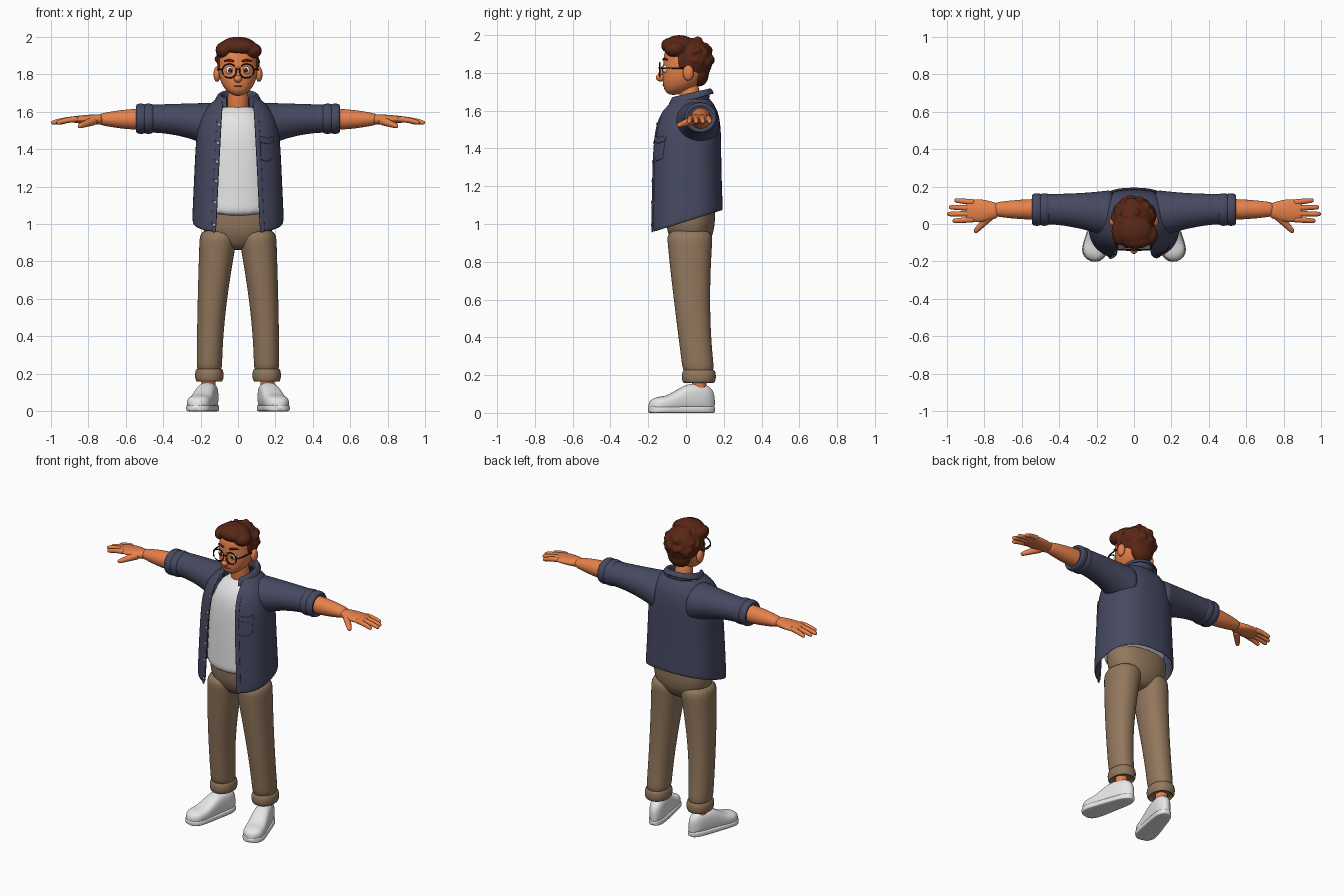
import bpy, bmesh, math, random
from mathutils import Vector, Matrix

cube = bpy.data.objects.get("Cube")
if cube:
    bpy.data.objects.remove(cube, do_unlink=True)
random.seed(4)
X, Y, Z = Vector((1, 0, 0)), Vector((0, 1, 0)), Vector((0, 0, 1))


def material(name, *rgb):
    mat = bpy.data.materials.new(name)
    mat.use_nodes = True
    mat.diffuse_color = (*rgb, 1)
    shader = mat.node_tree.nodes["Principled BSDF"]
    shader.inputs["Base Color"].default_value = (*rgb, 1)
    shader.inputs["Roughness"].default_value = 0.8
    return mat


skin = material("warm skin", 0.8, 0.22, 0.07)
brown = material("hair brown", 0.1, 0.02, 0.008)
navy = material("jacket navy", 0.062, 0.066, 0.12)
white = material("shirt white", 0.78, 0.78, 0.78)
shoe_white = material("shoe white", 0.82, 0.82, 0.82)
tan = material("trouser tan", 0.29, 0.185, 0.11)
black = material("frame black", 0.01, 0.01, 0.01)
iris = material("iris brown", 0.06, 0.015, 0.006)
lip = material("lip brown", 0.38, 0.08, 0.03)
silver = material("button grey", 0.45, 0.47, 0.55)


def mix(a, b, t):
    return a + (b - a) * t


def ease(t):
    return math.sin(t * math.pi / 2)


def steps(count):
    return [i / count for i in range(count + 1)]


def finish(name, bm, mat, mirror=False, thick=0, levels=2):
    bmesh.ops.recalc_face_normals(bm, faces=bm.faces)
    mesh = bpy.data.meshes.new(name)
    bm.to_mesh(mesh)
    bm.free()
    mesh.materials.append(mat)
    for face in mesh.polygons:
        face.use_smooth = True
    part = bpy.data.objects.new(name, mesh)
    bpy.context.collection.objects.link(part)
    if mirror:
        part.modifiers.new("Mirror", "MIRROR").use_mirror_merge = False
    if thick:
        shell = part.modifiers.new("Solidify", "SOLIDIFY")
        shell.thickness, shell.offset = thick, 0
    if levels:
        smooth = part.modifiers.new("Subdivision", "SUBSURF")
        smooth.levels = smooth.render_levels = levels
    return part


def loft(name, rings, mat, closed=True, place=Matrix(), **options):
    """Skin a list of rings (capped) or open rows (a sheet)."""
    bm = bmesh.new()
    rows = [[bm.verts.new(place @ point) for point in ring] for ring in rings]
    size = len(rows[0])
    for low, high in zip(rows, rows[1:]):
        for i in range(size if closed else size - 1):
            j = (i + 1) % size
            bm.faces.new((low[i], low[j], high[j], high[i]))
    if closed:
        bm.faces.new(rows[0])
        bm.faces.new(rows[-1])
    return finish(name, bm, mat, **options)


def oval(centre, u, v, ru, rv, n=2, angles=None):
    """Superellipse ring in the plane of u and v."""
    points = []
    for a in angles or [math.tau * t for t in steps(20)[:-1]]:
        c, s = math.cos(a), math.sin(a)
        points.append(Vector(centre) + u * math.copysign(ru * abs(c) ** (2 / n), c)
                      + v * math.copysign(rv * abs(s) ** (2 / n), s))
    return points


def level(z, rx, ry, cy=0, tilt=0, x=0, n=2.2, gap=0):
    """Horizontal ring, tilted along y, with an optional opening at the front."""
    angles = None
    if gap:
        edge = math.acos((gap / rx) ** (n / 2))
        angles = [mix(-edge, math.pi + edge, t) for t in steps(32)]
    points = oval((x, cy, z), X, Y, rx, ry, n, angles)
    for point in points:
        point.z += tilt * point.y
    return points


def tube(name, points, start, end, mat, **options):
    """Round tube through points, tapering from start to end radius."""
    path, rings = [Vector(p) for p in points], []
    last = len(path) - 1
    for i, point in enumerate(path):
        along = (path[min(i + 1, last)] - path[max(i - 1, 0)]).normalized()
        u = along.cross(Z if abs(along.z) < 0.8 else X).normalized()
        radius = mix(start, end, i / last)
        rings.append(oval(point, u, along.cross(u), radius, radius))
    return loft(name, rings, mat, **options)


def add_ball(bm, centre, radii):
    place = Matrix.Translation(centre) @ Matrix.Diagonal((*radii, 1))
    bmesh.ops.create_uvsphere(bm, u_segments=20, v_segments=12, radius=1, matrix=place)


def ball(name, centre, radii, mat, mirror=False):
    bm = bmesh.new()
    add_ball(bm, centre, radii)
    finish(name, bm, mat, mirror, levels=0)


def roll(count=8):
    """Offsets along and across a rolled cuff, from inner edge to inner edge."""
    return [(math.sin(a), math.cos(a)) for a in [mix(2.6, -2.6, t) for t in steps(count)]]


# Trousers: hips, legs and turned-up cuffs
swell = [1 - (1 - t) ** 4 for t in steps(6)]
loft("trouser_hips", [level(mix(0.86, 1.1, t), mix(0.07, 0.2, w), mix(0.06, 0.132, w), 0.024)
                      for t, w in zip(steps(6), swell)], tan)
loft("trouser_legs", [level(mix(0.98, 0.19, t), mix(0.105, 0.068, ease(t)),
                            mix(0.126, 0.084, ease(t)), mix(0.02, 0.07, t * t),
                            x=mix(0.1, 0.153, ease(t))) for t in steps(9)], tan, mirror=True)
loft("trouser_cuffs", [level(0.193 + 0.036 * h, 0.066 + 0.012 * r, 0.08 + 0.012 * r, 0.068, x=0.153)
                       for h, r in roll()], tan, mirror=True)

# Shoes turned outwards: upper, sole and laces
turn = Matrix.Translation((0.155, 0.07, 0)) @ Matrix.Rotation(math.radians(15), 4, "Z")
uppers, soles = [], []
for t in steps(12):
    rounding = max(0.1, 1 - abs(2 * t - 1) ** 6) ** 0.5
    y, width = mix(-0.277, 0.086, t), mix(0.072, 0.044, t) * rounding
    climb = min(1, max(0, (t - 0.2) / 0.45))
    height = mix(0.085, 0.152, climb * climb * (3 - 2 * climb)) * mix(0.5, 1, rounding)
    uppers.append(oval((0, y, height / 2 + 0.003), X, Z, width, height / 2, 2.7))
    soles.append(oval((0, y * 1.01, 0.017), X, Z, width + 0.004, 0.018, 5))
loft("shoe_uppers", uppers, shoe_white, place=turn, mirror=True)
loft("shoe_soles", soles, shoe_white, place=turn, mirror=True)
for i in range(4):
    y, z = -0.145 + 0.028 * i, 0.1 + 0.015 * i
    tube(f"shoe_laces_{i + 1}", [(-0.03, y, z - 0.01), (0, y, z + 0.003), (0.03, y, z - 0.01)],
         0.005, 0.005, shoe_white, place=turn, mirror=True)
tube("ankles", [(0.157, 0.07, mix(0.09, 0.22, t)) for t in steps(3)], 0.038, 0.038,
     skin, mirror=True)


# Jacket section from hem (s = 0) to neck (s = 1)
def jacket(s, inset=0):
    fall = 1 - 0.45 * s ** 10
    return (mix(1.01, 1.66, s), mix(0.24, 0.21, s) * fall - inset,
            mix(0.19, 0.17, s) * fall - inset, 0.025 * s ** 4, 0.32 * (1 - s) ** 4)


def opening(s):
    return mix(0.115, 0.08, s)


def on_jacket(x, s, lift):
    z, rx, ry, cy, tilt = jacket(s)
    y = cy - ry * (1 - (abs(x) / rx) ** 2.5) ** 0.4 - lift
    return Vector((x, y, z + tilt * y))


def patch(name, inner, outer, low, high, lift):
    loft(name, [[on_jacket(mix(inner, outer, t), s - 0.02 * (1 - abs(2 * t - 1)), lift)
                 for t in steps(6)] for s in [mix(low, high, t) for t in steps(6)]],
         navy, closed=False, thick=0.007)


heights = [ease(t) for t in steps(14)]
loft("undershirt", [level(mix(1.065, 1.625, s), *jacket(s, 0.04)[1:]) for s in heights], white)
loft("jacket_body", [level(*jacket(s), n=2.5, gap=opening(s)) for s in heights],
     navy, closed=False, thick=0.012)
loft("jacket_collar", [level(1.64 + 0.045 * math.sin(3 * t), 0.088 + 0.033 * t * t,
                             0.1 + 0.026 * t * t, 0.018, mix(0.15, 0.3, t), gap=0.06)
                       for t in steps(6)], navy, closed=False, thick=0.012)
patch("chest_pocket", 0.12, 0.19, 0.52, 0.68, 0.007)
patch("pocket_flap", 0.117, 0.193, 0.66, 0.71, 0.012)
for side, label in ((-1, "right"), (1, "left")):
    loft(f"{label}_placket", [[on_jacket(side * (opening(s) + d), s, 0.006)
                               for d in (0.002, 0.015, 0.028)] for s in steps(14)[:-1]],
         navy, closed=False, thick=0.006)
for i in range(6):
    s = 0.05 + 0.15 * i
    ball(f"button_{i + 1}", on_jacket(-opening(s) - 0.013, s, 0.01), (0.008, 0.004, 0.008), silver)

# Sleeves with twice-rolled cuffs
sleeves = []
for t in steps(8):
    radius = 0.075 + 0.055 * (1 - t) ** 2
    sleeves.append(oval((mix(0.1, 0.5, t), mix(0.05, 0.08, ease(t)), mix(1.65, 1.637, t) - radius),
                        Y, Z, radius + 0.006, radius))
loft("sleeves", sleeves, navy, mirror=True)
for x, label in ((0.478, "upper"), (0.518, "lower")):
    loft(f"{label}_sleeve_cuffs", [oval((x + 0.028 * h, 0.077, 1.562), Y, Z, 0.076 + 0.013 * r,
                                        0.07 + 0.013 * r) for h, r in roll()], navy, mirror=True)

# Forearms, palms, fingers and thumbs
loft("forearms", [oval((mix(0.5, 0.75, t), 0.078, 1.559), Y, Z, mix(0.056, 0.036, t * t),
                       mix(0.057, 0.027, t * t)) for t in steps(6)], skin, mirror=True)
loft("palms", [oval((mix(0.72, 0.9, t), 0.071, 1.558), Y, Z,
                    mix(0.035, 0.054, t) + 0.016 * math.sin(3 * t), mix(0.028, 0.014, t * t))
               for t in steps(7)], skin, mirror=True)
for i, (label, tip) in enumerate((("index", 0.97), ("middle", 1), ("ring", 0.99), ("little", 0.96))):
    root, end = 0.025 + 0.03 * i, 0.016 + 0.037 * i
    tube(f"{label}_fingers", [(mix(0.85, tip, t), mix(root, end, t), 1.56 - 0.022 * t * t)
                              for t in steps(4)], 0.017, 0.012, skin, mirror=True)
tube("thumbs", [(mix(0.76, 0.853, t), mix(0.052, -0.046, t), mix(1.555, 1.52, t))
                for t in steps(4)], 0.026, 0.012, skin, mirror=True)

# Head, neck, ears, nose and mouth
head = []
for t in [mix(0.01, 0.99, i) for i in steps(14)]:
    round_off = (1 - abs(2 * t ** 1.35 - 1) ** 3) ** 0.4
    head.append(level(mix(1.68, 1.965, t), 0.105 * round_off, 0.12 * round_off, -0.07 * (1 - t) ** 4))
loft("head", head, skin)
tube("neck", [(0, 0.035, 1.56), (0, 0.025, 1.65), (0, 0.01, 1.76)], 0.058, 0.055, skin)
ball("ears", (0.112, 0.012, 1.8), (0.019, 0.029, 0.041), skin, mirror=True)
ball("nose", (0, -0.134, 1.775), (0.021, 0.026, 0.021), skin)
tube("nose_bridge", [(0, -0.118, 1.84), (0, -0.128, 1.81), (0, -0.136, 1.78)], 0.01, 0.016, skin)
tube("mouth", [(0.028 * s, -0.123 + 0.008 * s * s, 1.733 + 0.006 * s * s) for s in (-1, 0, 1)],
     0.004, 0.004, lip)

# Eyes, brows and round glasses
ball("eyes", (0.044, -0.107, 1.82), (0.021, 0.018, 0.022), white, mirror=True)
ball("irises", (0.042, -0.121, 1.82), (0.011, 0.007, 0.012), iris, mirror=True)
tube("brows", [(0.018, -0.122, 1.868), (0.05, -0.116, 1.877), (0.077, -0.097, 1.868)],
     0.007, 0.005, brown, mirror=True)
tube("lens_rims", [(0.046 + 0.038 * math.cos(a), -0.138, 1.817 + 0.038 * math.sin(a))
                   for a in [6.5 * t for t in steps(24)]], 0.004, 0.004, black, mirror=True, levels=1)
tube("glasses_bridge", [(-0.01, -0.14, 1.825), (0, -0.143, 1.829), (0.01, -0.14, 1.825)],
     0.004, 0.004, black)
tube("glasses_temples", [(0.083, -0.138, 1.825), (0.1, -0.12, 1.826), (0.108, -0.03, 1.826),
                         (0.108, 0.02, 1.82)], 0.004, 0.004, black, mirror=True)

# Hair: cap, nape, quiff, sideburns and scattered tufts fused together
bm = bmesh.new()
add_ball(bm, (0, 0.03, 1.868), (0.113, 0.112, 0.118))
add_ball(bm, (0, 0.07, 1.8), (0.08, 0.052, 0.072))
add_ball(bm, (0, -0.035, 1.945), (0.1, 0.085, 0.055))
add_ball(bm, (0.075, -0.058, 1.925), (0.053, 0.058, 0.042))
add_ball(bm, (-0.075, -0.04, 1.928), (0.045, 0.075, 0.045))
add_ball(bm, (0.01, -0.087, 1.945), (0.08, 0.045, 0.04))
for side in (-1, 1):
    add_ball(bm, (0.098 * side, -0.02, 1.865), (0.014, 0.022, 0.05))
for i in range(46):
    turn_angle, rise = i * 2.4, random.uniform(-0.35, 0.95)
    spread = 0.1 * math.sqrt(1 - rise * rise)
    centre = Vector((spread * math.cos(turn_angle), 0.03 + spread * math.sin(turn_angle),
                     1.87 + 0.106 * rise))
    if centre.y > 0.02 or centre.z > 1.93:
        add_ball(bm, centre, [random.uniform(0.018, 0.027) for _ in X])
hair = finish("hair", bm, brown, levels=0)
remesh = hair.modifiers.new("Remesh", "REMESH")
remesh.mode, remesh.voxel_size, remesh.use_smooth_shade = "VOXEL", 0.006, True
hair.modifiers.new("Smooth", "SMOOTH").iterations = 3
